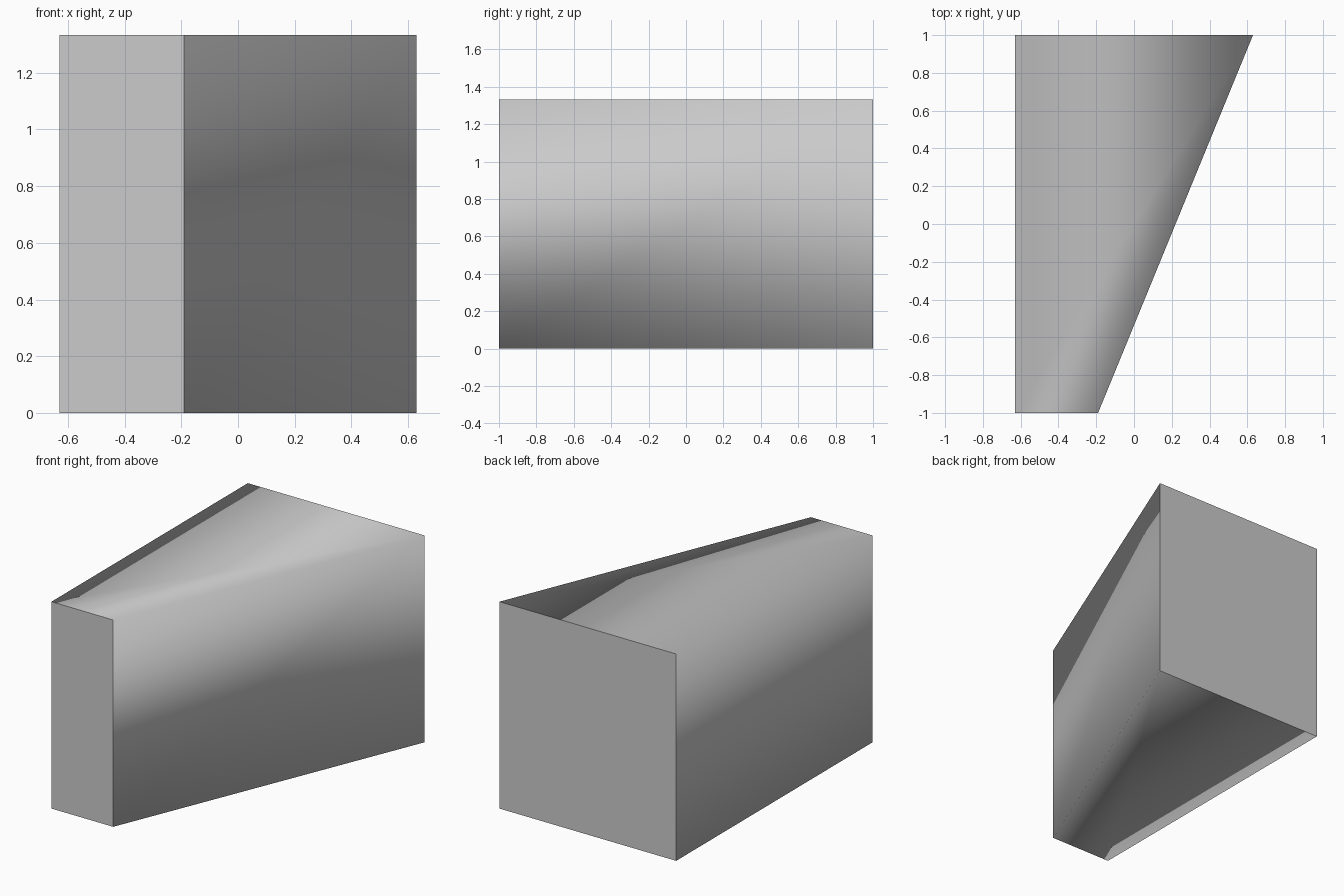
import bpy, bmesh

if "Cube" in bpy.data.objects:
    bpy.data.objects.remove(bpy.data.objects["Cube"])

HEIGHT = 1.333
LEFT, FRONT_RIGHT, BACK_RIGHT = -0.63, -0.19, 0.63

# Tapered footprint, extruded upwards
bm = bmesh.new()
outline = [(LEFT, -1), (FRONT_RIGHT, -1), (BACK_RIGHT, 1), (LEFT, 1)]
base = bm.faces.new([bm.verts.new((x, y, 0)) for x, y in outline])
top = bmesh.ops.extrude_face_region(bm, geom=[base], use_keep_orig=True)
bmesh.ops.translate(bm, vec=(0, 0, HEIGHT),
                    verts=[v for v in top["geom"] if isinstance(v, bmesh.types.BMVert)])
bmesh.ops.recalc_face_normals(bm, faces=bm.faces)

# Flat front and back ends, smooth shading around the four long sides
for face in bm.faces:
    is_end = abs(face.normal.y) > 0.99
    face.smooth = not is_end
    if is_end:
        for edge in face.edges:
            edge.smooth = False

mesh = bpy.data.meshes.new("tapered_block")
bm.to_mesh(mesh)
bm.free()
block = bpy.data.objects.new("tapered_block", mesh)
bpy.context.collection.objects.link(block)
